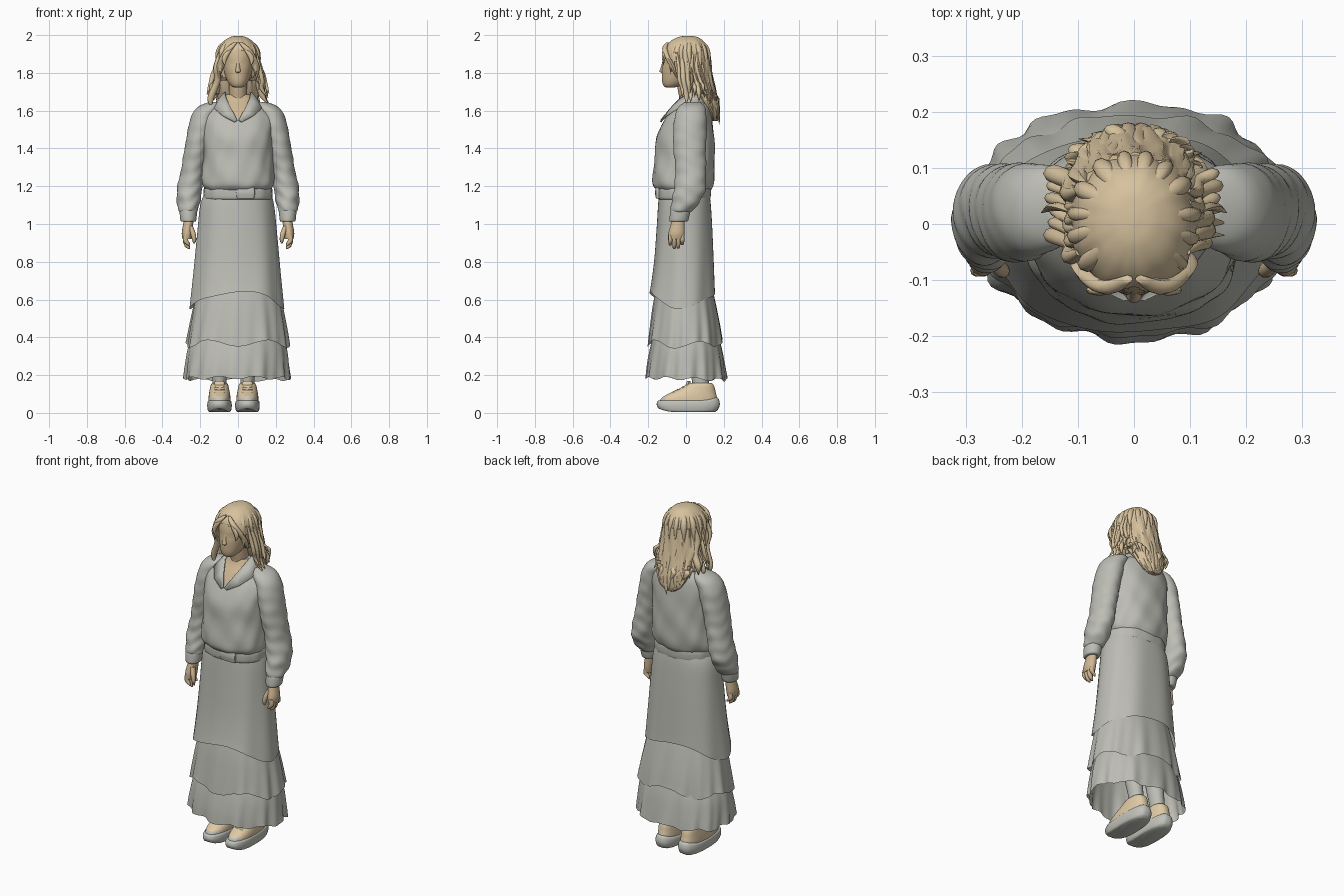
import bpy, bmesh, math, random
from math import sin, cos, pi

random.seed(4)


def material(name, rgb):
    m = bpy.data.materials.new(name)
    m.diffuse_color = (*rgb, 1)
    return m


CLOTH = material("grey cloth", (0.51, 0.51, 0.465))
SOLE = material("pale grey rubber", (0.54, 0.54, 0.50))
HAIR = material("sandy hair", (0.68, 0.54, 0.34))
SKIN = material("warm skin", (0.62, 0.47, 0.29))
SHOE = material("tan leather", (0.74, 0.59, 0.38))


def finish(name, bm, mats, angle=50):
    bmesh.ops.recalc_face_normals(bm, faces=bm.faces)
    me = bpy.data.meshes.new(name)
    bm.to_mesh(me)
    bm.free()
    ob = bpy.data.objects.new(name, me)
    bpy.context.collection.objects.link(ob)
    for m in mats:
        me.materials.append(m)
    bpy.ops.object.select_all(action='DESELECT')
    ob.select_set(True)
    bpy.context.view_layer.objects.active = ob
    bpy.ops.object.shade_smooth_by_angle(angle=math.radians(angle))
    return ob


def smooth_path(keys, steps):
    """Catmull-Rom interpolation of key tuples."""
    out = []
    for i in range(len(keys) - 1):
        p = [keys[max(0, min(len(keys) - 1, i + k))] for k in (-1, 0, 1, 2)]
        for s in range(steps):
            t = s / steps
            out.append([0.5 * (2 * b + (c - a) * t + (2 * a - 5 * b + 4 * c - d) * t * t
                               + (3 * b - a - 3 * c + d) * t ** 3) for a, b, c, d in zip(*p)])
    return out + [list(keys[-1])]


def loft(name, keys, mats, n=40, steps=4, power=2.0, front=None, fold=None, drop=None,
         caps=True, rule=None, remove=None, side=1, angle=50):
    """Horizontal rings (z, x, y, x radius, y radius), with folds and hem offsets."""
    bm = bmesh.new()
    rows = smooth_path(keys, steps)
    rings = []
    for i, (z, cx, cy, rx, ry) in enumerate(rows):
        t = i / (len(rows) - 1)
        ring = []
        for k in range(n):
            a = 2 * pi * k / n
            f = 1 + (fold(t, a, z) if fold else 0)
            c, s = cos(a), sin(a)
            e = 2 / (front if front and s < 0 else power)
            x = cx + f * rx * math.copysign(abs(c) ** e, c)
            y = cy + f * ry * math.copysign(abs(s) ** e, s)
            ring.append(bm.verts.new((side * x, y, z + (drop(t, a) if drop else 0))))
        rings.append(ring)
    for lo, hi in zip(rings, rings[1:]):
        for k in range(n):
            bm.faces.new((lo[k], lo[(k + 1) % n], hi[(k + 1) % n], hi[k]))
    if caps:
        bm.faces.new(rings[0])
        bm.faces.new(rings[-1])
    if remove:
        bad = [f for f in bm.faces if remove(f.calc_center_median())]
        bmesh.ops.delete(bm, geom=bad, context='FACES')
    if rule:
        for f in bm.faces:
            f.material_index = rule(f.calc_center_median())
    return finish(name, bm, mats, angle)


# Skirt: three flared tiers, open at the hem
def pleats(amp, k, ph):
    return lambda t, a, z: amp * t * (sin(k * a + ph) + 0.7 * sin((k * 2 - 3) * a + 2 * ph + 2 * t)
                                      + 0.4 * sin(5 * a + ph))


loft("skirt_upper_tier", [(1.17, 0, -.01, .172, .132), (1.10, -.005, -.008, .195, .140),
                          (.95, -.005, -.008, .21, .149), (.75, -.005, -.011, .228, .160),
                          (.55, -.005, -.019, .248, .175)],
     [CLOTH], n=96, power=2.3, front=2.15, caps=False, fold=pleats(.014, 6, 1),
     drop=lambda t, a: t ** 3 * (.09 * abs(sin(a)) ** 1.5 + .008 * sin(4 * a)))
loft("skirt_middle_tier", [(.70, 0, -.01, .205, .14), (.58, 0, -.008, .232, .165),
                           (.46, 0, -.005, .255, .184), (.355, 0, -.004, .272, .197)],
     [CLOTH], n=128, power=2.3, front=2.05, caps=False, fold=pleats(.022, 11, .4),
     drop=lambda t, a: t ** 3 * (.018 * sin(5 * a) + .015 * abs(sin(a))))
loft("skirt_lower_tier", [(.44, 0, 0, .23, .165), (.34, -.003, 0, .26, .189),
                          (.25, -.005, 0, .272, .204), (.18, -.005, .002, .278, .212)],
     [CLOTH], n=128, power=2.3, front=2.0, caps=False, fold=pleats(.024, 12, 2),
     drop=lambda t, a: t ** 3 * (.008 * sin(9 * a) - .006 * sin(a)))

# Jacket body with an open neckline, bunched above the waist
loft("jacket_body", [(1.175, 0, -.012, .168, .138), (1.205, 0, -.016, .188, .157),
                     (1.26, 0, -.012, .192, .163), (1.36, 0, -.006, .185, .158),
                     (1.46, 0, -.004, .187, .152), (1.55, 0, .012, .19, .128),
                     (1.61, 0, .028, .155, .105), (1.65, 0, .035, .10, .08),
                     (1.685, 0, .035, .068, .062)],
     [CLOTH, SKIN], n=96, steps=6, power=2.25,
     fold=lambda t, a, z: .02 * (1 - t) * (sin(6 * a + 30 * z) + .7 * sin(11 * a - 24 * z)),
     rule=lambda c: int(c.y < .02 and abs(c.x) < (c.z - 1.55) * .6))
loft("waistband", [(1.13, 0, -.012, .176, .134), (1.14, 0, -.012, .182, .141),
                   (1.18, 0, -.012, .182, .143), (1.195, 0, -.012, .174, .138)],
     [CLOTH], n=64, power=2.3, fold=lambda t, a, z: .008 * sin(13 * a))
loft("waistband_tab", [(1.135, .04, -.149, .045, .010), (1.165, .04, -.151, .05, .013),
                       (1.195, .04, -.149, .045, .010)], [CLOTH], n=16, power=4)


def strip(name, pairs, mat, thick=.007):
    """Mirrored sheet between paired edge points, with thickness."""
    bm = bmesh.new()
    for s in (1, -1):
        rows = [[bm.verts.new((s * p[0], p[1], p[2])) for p in pair] for pair in pairs]
        for a, b in zip(rows, rows[1:]):
            bm.faces.new((a[0], a[1], b[1], b[0]))
    bmesh.ops.remove_doubles(bm, verts=bm.verts, dist=.0005)
    ob = finish(name, bm, [mat])
    mod = ob.modifiers.new("thickness", 'SOLIDIFY')
    mod.thickness, mod.offset = thick, 0
    return ob


strip("collar", [((0, .105, 1.70), (0, .135, 1.63)), ((.06, .07, 1.70), (.085, .10, 1.635)),
                 ((.07, .025, 1.695), (.115, .03, 1.645)), ((.062, -.03, 1.665), (.125, -.045, 1.61)),
                 ((.036, -.082, 1.612), (.08, -.105, 1.572)), ((.004, -.132, 1.55), (.018, -.134, 1.54))],
      CLOTH)

# Arms: bunched sleeves, cuffs and hands
for side, tag in ((1, "left"), (-1, "right")):
    loft(tag + "_sleeve", [(1.645, .125, .035, .03, .04), (1.62, .15, .03, .062, .07),
                           (1.57, .18, .025, .068, .083), (1.48, .203, .02, .066, .088),
                           (1.38, .222, .02, .064, .085), (1.28, .24, .025, .063, .081),
                           (1.19, .256, .02, .066, .084), (1.12, .262, .0, .062, .075),
                           (1.075, .262, -.02, .052, .06), (1.06, .262, -.028, .04, .048)],
         [CLOTH], n=40, steps=7, side=side,
         fold=lambda t, a, z: (.01 + .055 * t * t) * (.8 * sin(85 * z + 2 * a + sin(3 * a))
                                                     + .6 * sin(3 * a - 45 * z)))
    loft(tag + "_cuff", [(1.075, .262, -.028, .043, .05), (1.065, .263, -.03, .046, .053),
                         (1.02, .263, -.038, .042, .05), (1.012, .263, -.04, .034, .042)],
         [CLOTH], n=28, side=side)
    loft(tag + "_palm", [(1.03, .26, -.04, .025, .032), (.99, .265, -.045, .027, .038),
                         (.95, .27, -.05, .028, .043), (.92, .27, -.052, .023, .04)],
         [SKIN], n=20, side=side)
    for j in range(4):
        y, end = -.083 + .021 * j, (.885, .868, .87, .888)[j]
        loft(f"{tag}_finger_{j + 1}", [(.945, .274, y, .013, .011), (.915, .278, y, .014, .0115),
                                       (end + .012, .268, y, .013, .0105), (end, .258, y, .005, .005)],
             [SKIN], n=10, steps=3, side=side)
    loft(tag + "_thumb", [(.99, .252, -.065, .013, .015), (.95, .238, -.08, .014, .014),
                          (.915, .232, -.084, .011, .011), (.898, .232, -.082, .004, .004)],
         [SKIN], n=10, steps=3, side=side)

# Head and neck
loft("neck", [(1.60, 0, .03, .06, .065), (1.66, 0, .02, .05, .055), (1.72, 0, .01, .048, .055),
              (1.79, 0, .01, .05, .06)], [SKIN], n=24)
loft("head", [(1.722, 0, -.085, .018, .018), (1.730, 0, -.075, .036, .042), (1.753, 0, -.055, .054, .071),
              (1.79, 0, -.03, .070, .098), (1.84, 0, -.018, .080, .108), (1.90, 0, -.01, .084, .108),
              (1.95, 0, -.005, .07, .09), (1.975, 0, 0, .03, .04)], [SKIN], n=40, power=2.1,
     fold=lambda t, a, z: -.035 * math.exp(-((z - 1.853) / .014) ** 2) * math.exp(-((abs(a - 1.5 * pi) - .42) / .2) ** 2))
loft("nose", [(1.86, 0, -.117, .008, .008), (1.828, 0, -.122, .011, .012),
              (1.808, 0, -.126, .014, .015), (1.80, 0, -.120, .008, .008)], [SKIN], n=14)
for nm, z, w in (("upper_lip", 1.779, .020), ("lower_lip", 1.768, .016)):
    loft(nm, [(z - .006, 0, -.110, w * .6, .008), (z, 0, -.112, w, .012),
              (z + .006, 0, -.111, w * .6, .008)], [SKIN], n=14)

# Hair: parted cap, back mass, and loose locks
loft("hair_cap", [(1.76, 0, .045, .10, .085), (1.82, 0, .015, .112, .115), (1.88, 0, .0, .112, .124),
                  (1.93, 0, .0, .102, .115), (1.968, 0, .005, .076, .088), (1.99, 0, .01, .04, .05),
                  (1.996, 0, .01, .008, .01)], [HAIR], n=72, steps=6,
     fold=lambda t, a, z: (.022 * sin(9 * a + 14 * z) + .012 * sin(17 * a - 20 * z)) * (1 - t * t)
     - .06 * math.exp(-((a - 1.5 * pi) / .08) ** 2) * t,
     remove=lambda c: c.y < -.03 and c.z < 1.935 - .75 * abs(c.x))
loft("hair_back", [(1.90, 0, .04, .095, .085), (1.80, 0, .06, .105, .078), (1.70, .0, .092, .108, .067),
                   (1.63, .0, .125, .095, .049), (1.575, 0, .145, .07, .031), (1.545, 0, .152, .03, .015)],
     [HAIR], n=64, steps=5, fold=lambda t, a, z: .04 * sin(12 * a + 18 * z) + .03 * sin(19 * a - 25 * z))


def lock(name, pts, w, flat=.6):
    """Tapered lock of hair through the given points."""
    last = len(pts) - 1
    keys = [(p[2], p[0], p[1], w * f, w * f * flat)
            for p, f in zip(pts, [.5] + [1.0] * (last - 1) + [.08])]
    loft(name, keys, [HAIR], n=8, steps=4, angle=60)


for i in range(12):
    # locks combed from the crown over the cap
    a = pi * (-.2 + 1.4 * i / 11) + random.uniform(-.06, .06)
    c, s = cos(a), sin(a)
    lock(f"crown_lock_{i + 1}", [(.055 * c, .008 + .065 * s, 1.976), (.088 * c, .004 + .10 * s, 1.945),
                                 (.106 * c, .002 + .118 * s, 1.90), (.118 * c, .012 + .118 * s, 1.82)],
         random.uniform(.012, .018), .9)
for i in range(18):
    a = pi * (.03 + .94 * i / 17)
    c, s = cos(a), sin(a)
    end = 1.515 + .10 * abs(c) + random.uniform(0, .06)
    j = random.uniform(-.015, .015)
    lock(f"back_lock_{i + 1}", [(.095 * c, .02 + .09 * s, 1.88), (.113 * c + j, .03 + .10 * s, 1.78),
                                (.110 * c - j, .058 + .097 * s, 1.69),
                                (.112 * c + j, .08 + .092 * s, end + .06),
                                (.105 * c - 2 * j, .09 + .087 * s, end)], random.uniform(.012, .020))
for s, tag in ((1, "left"), (-1, "right")):
    # fringe sweeping from the parting, then locks beside the face
    lock(tag + "_fringe", [(s * .012, -.098, 1.962), (s * .045, -.112, 1.93), (s * .075, -.098, 1.885),
                           (s * .094, -.07, 1.83), (s * .10, -.05, 1.77)], .02, .7)
    lock(tag + "_fringe_tip", [(s * .02, -.10, 1.95), (s * .05, -.117, 1.915), (s * .072, -.118, 1.875),
                               (s * .07, -.12, 1.84)], .014)
    lock(tag + "_brow_wisp", [(s * .03, -.098, 1.945), (s * .07, -.10, 1.90), (s * .09, -.085, 1.85),
                              (s * .095, -.08, 1.79)], .013)
    for i in range(6):
        y, e = -.05 + .022 * i, 1.615 + random.uniform(0, .07)
        j = random.uniform(-.012, .012)
        lock(f"{tag}_side_lock_{i + 1}", [(s * .095, y, 1.91), (s * .112, y + j, 1.83),
                                          (s * (.117 + j), y + .015, 1.76),
                                          (s * (.136 - j), y + .03, e + .05),
                                          (s * (.15 + j), y + .03, e)], random.uniform(.012, .020), .8)
    lock(tag + "_flyaway", [(s * .105, .02, 1.86), (s * .13, .03, 1.80), (s * .145, .03, 1.74),
                            (s * .165, .02, 1.69)], .012)

# Feet: socks, leather uppers, laces and chunky soles
for cx, cy, tag in ((.05, .012, "left"), (-.098, .012, "right")):
    loft(tag + "_sock", [(.11, cx, .08, .038, .045), (.18, cx, .075, .038, .045),
                         (.27, cx, .06, .045, .05), (.42, cx, .04, .055, .058)], [CLOTH], n=24)
    loft(tag + "_sole", [(.004, cx, cy, .054, .14), (.012, cx, cy, .061, .157), (.035, cx, cy, .065, .167),
                         (.058, cx, cy, .063, .162), (.066, cx, cy, .056, .15)], [SOLE], n=48, power=2.5,
         fold=lambda t, a, z: .008 * sin(16 * a) * (1 - t),
         drop=lambda t, a: .016 * max(0, -sin(a)) ** 4 * (1 - t) + .018 * max(0, sin(a)) ** 3 * t)
    loft(tag + "_shoe_upper", [(.055, cx, cy, .058, .153), (.08, cx, cy + .006, .058, .146),
                               (.105, cx, cy + .024, .055, .122), (.13, cx, cy + .048, .050, .093),
                               (.148, cx, cy + .060, .046, .074), (.158, cx, cy + .062, .038, .062)],
         [SHOE, SOLE], n=40, power=2.3, rule=lambda c: int(c.y < -.11 and c.z < .08))
    for j in range(3):
        y, z = -.063 + .025 * j, .108 + .013 * j
        loft(f"{tag}_lace_{j + 1}", [(z - .006, cx, y, .026, .008), (z, cx, y, .03, .012),
                                     (z + .006, cx, y, .026, .008)], [SHOE], n=12, steps=2)
    loft(tag + "_tongue", [(.13, cx, .005, .026, .014), (.155, cx, .012, .028, .012),
                           (.17, cx, .015, .022, .008)], [SHOE], n=14)
